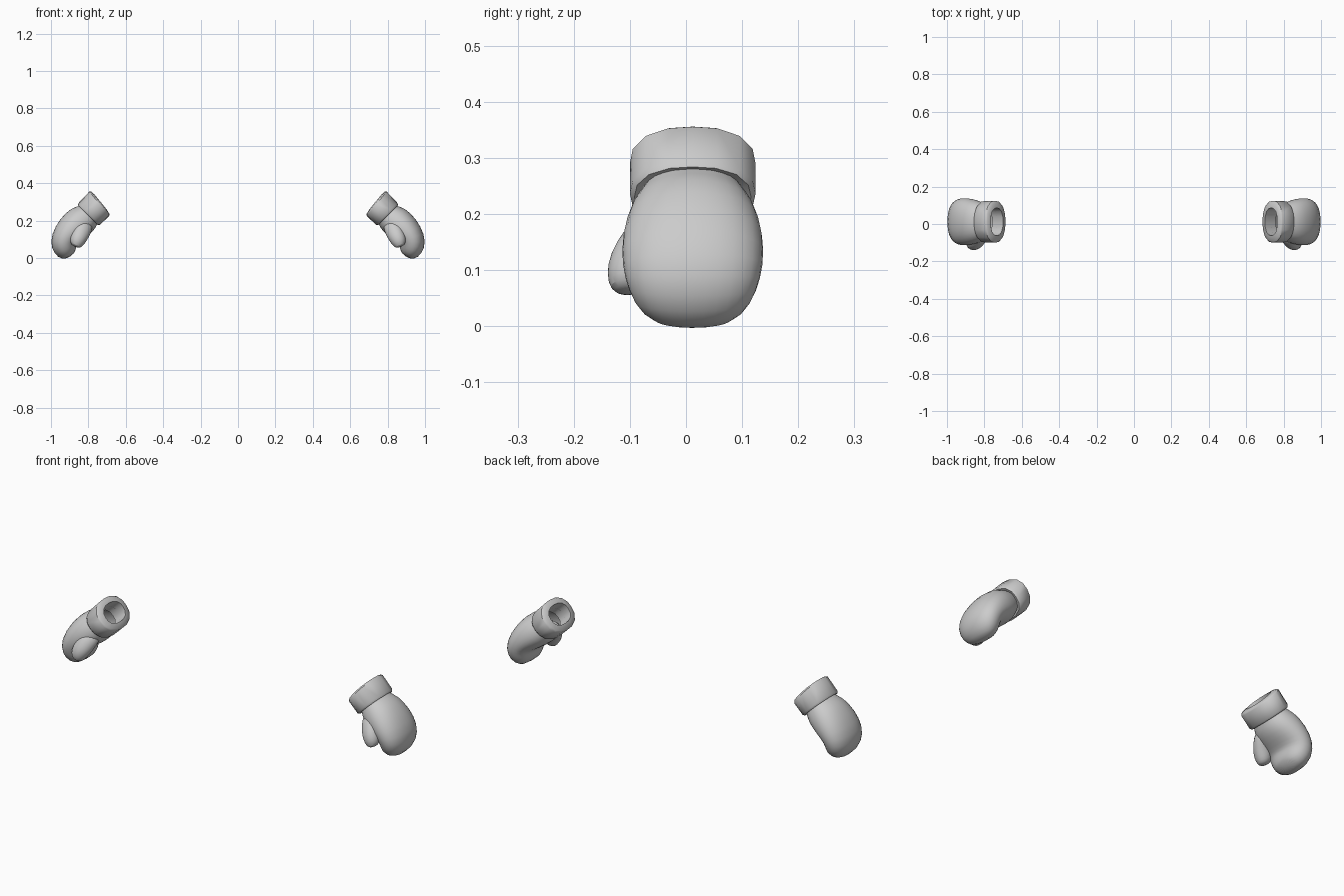
import bpy, bmesh, math
from mathutils import Vector

if "Cube" in bpy.data.objects:
    bpy.data.objects.remove(bpy.data.objects["Cube"])

SEG = 16


def ring_points(x, y, z, angle, a, b, power):
    """Rounded oval around a path point; angle is the travel direction in the xz plane."""
    t = math.radians(angle)
    across = Vector((-math.sin(t), 0, math.cos(t)))
    pts = []
    for i in range(SEG):
        u = 2 * math.pi * i / SEG
        c, s = math.cos(u), math.sin(u)
        k = (abs(c) ** power + abs(s) ** power) ** (-1 / power)
        pts.append(Vector((x, y, z)) + across * (a * k * c) + Vector((0, b * k * s, 0)))
    return pts


def loft(name, sections, power=2.0, caps=(False, True), closed=False, subdiv=0):
    bm = bmesh.new()
    rings = [[bm.verts.new(p) for p in ring_points(*s, power)] for s in sections]
    pairs = list(zip(rings, rings[1:]))
    if closed:
        pairs.append((rings[-1], rings[0]))
    for r, q in pairs:
        for i in range(SEG):
            j = (i + 1) % SEG
            bm.faces.new((r[i], r[j], q[j], q[i]))
    for end, ring in ((caps[0], rings[0]), (caps[1], rings[-1])):
        if end:
            bm.faces.new(ring)
    bmesh.ops.recalc_face_normals(bm, faces=bm.faces)
    me = bpy.data.meshes.new(name)
    bm.to_mesh(me)
    bm.free()
    ob = bpy.data.objects.new(name, me)
    bpy.context.collection.objects.link(ob)
    bpy.ops.object.select_all(action='DESELECT')
    ob.select_set(True)
    bpy.context.view_layer.objects.active = ob
    bpy.ops.object.shade_smooth_by_angle(angle=math.radians(45))
    if subdiv:
        sub = ob.modifiers.new("Subdivision", 'SUBSURF')
        sub.levels = sub.render_levels = subdiv
    # second glove of the pair
    mir = ob.modifiers.new("Mirror", 'MIRROR')
    mir.use_axis = (True, False, False)
    mir.use_mirror_merge = False
    return ob


# Mitten body: wrist, back of the hand, curled fingertips (x, y, z, angle, half thickness, half width)
Y = 0.012
loft("mitten_hand", [
    (0.765, Y, 0.265, -42, 0.052, 0.075),
    (0.800, Y, 0.230, -45, 0.068, 0.092),
    (0.830, Y, 0.207, -45, 0.088, 0.112),
    (0.885, Y, 0.162, -52, 0.084, 0.128),
    (0.928, Y, 0.108, -75, 0.075, 0.128),
    (0.932, Y, 0.062, -100, 0.070, 0.116),
    (0.914, Y, 0.027, -120, 0.056, 0.095),
    (0.896, Y, 0.008, -125, 0.028, 0.055),
], power=2.4, subdiv=1)

# Thumb lying along the front of the palm
loft("mitten_thumb", [
    (0.800, -0.045, 0.200, -52, 0.035, 0.035),
    (0.822, -0.070, 0.165, -55, 0.047, 0.042),
    (0.843, -0.092, 0.125, -60, 0.047, 0.046),
    (0.860, -0.100, 0.092, -64, 0.043, 0.042),
    (0.868, -0.104, 0.068, -66, 0.032, 0.032),
    (0.871, -0.105, 0.060, -66, 0.014, 0.014),
], caps=(True, True), subdiv=1)

# Thick hollow cuff: outer wall, then inner wall
loft("cuff", [
    (0.736, Y, 0.295, -39, 0.078, 0.104),
    (0.742, Y, 0.290, -39, 0.084, 0.112),
    (0.795, Y, 0.236, -44, 0.082, 0.112),
    (0.802, Y, 0.230, -45, 0.076, 0.104),
    (0.795, Y, 0.236, -44, 0.052, 0.074),
    (0.733, Y, 0.298, -39, 0.052, 0.074),
], power=2.4, caps=(False, False), closed=True)
